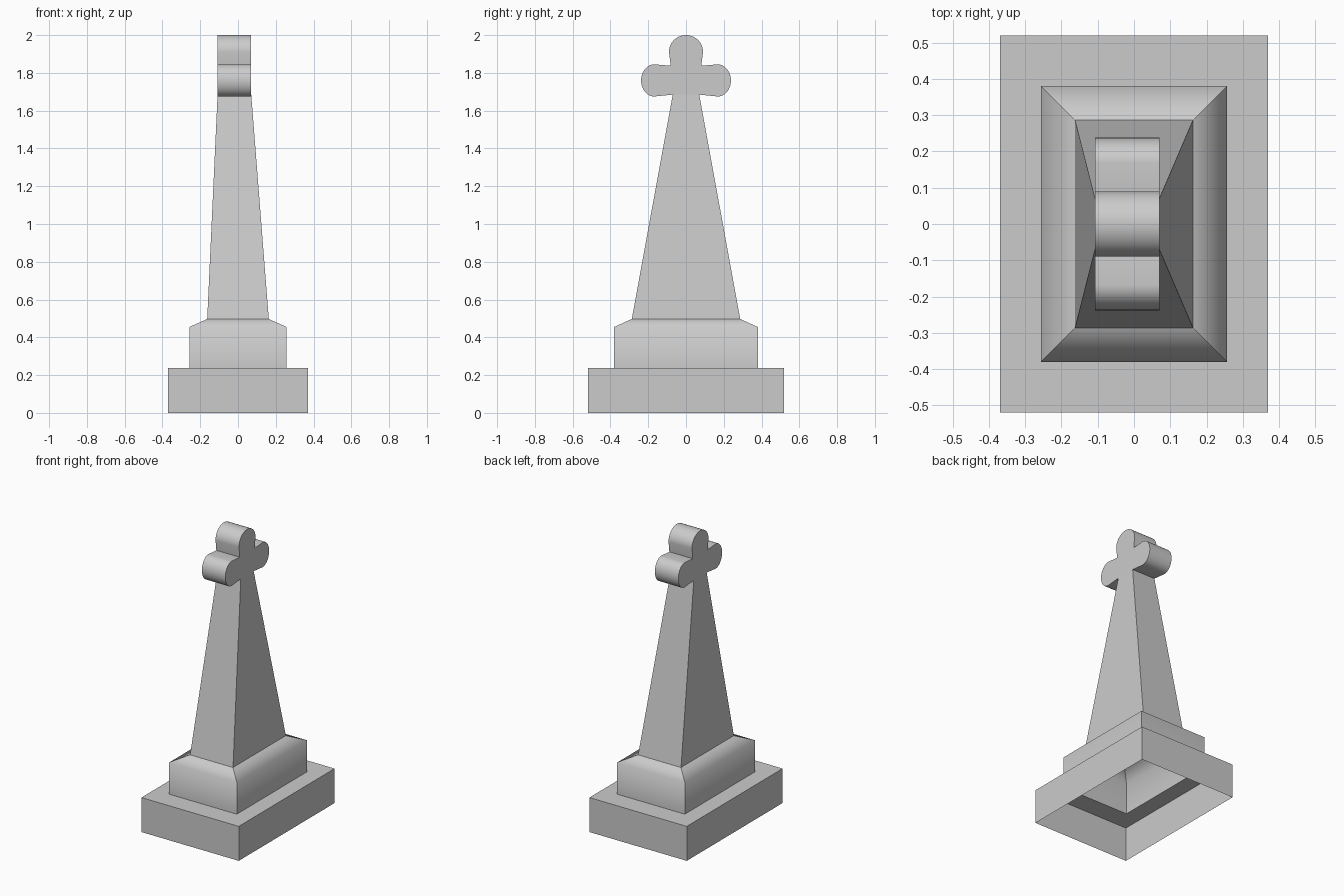
import bpy, bmesh, math
from mathutils import Vector

cube = bpy.data.objects.get("Cube")
if cube:
    bpy.data.objects.remove(cube, do_unlink=True)

# Stone colour
stone = bpy.data.materials.new("grey stone")
stone.use_nodes = True
colour = (0.6, 0.6, 0.6, 1)
stone.diffuse_color = colour
stone.node_tree.nodes["Principled BSDF"].inputs["Base Color"].default_value = colour

LEFT, RIGHT = -0.108, 0.07      # faces of the cross along x
NECK_Y, NECK_Z = 0.07, 1.685    # where the shaft meets the cross


def finish(name, bm):
    """Turn a mesh into an object, keeping only gentle edges smooth."""
    mesh = bpy.data.meshes.new(name)
    bm.to_mesh(mesh)
    bm.free()
    mesh.materials.append(stone)
    obj = bpy.data.objects.new(name, mesh)
    bpy.context.collection.objects.link(obj)
    return obj


def ring(bm, x0, x1, y, z):
    return [bm.verts.new(p) for p in ((x0, -y, z), (x1, -y, z), (x1, y, z), (x0, y, z))]


def loft(name, rings, smooth=False):
    """Open four-sided shell; corners stay sharp, tiers can blend."""
    bm = bmesh.new()
    loops = [ring(bm, *r) for r in rings]
    for low, high in zip(loops, loops[1:]):
        for i in range(4):
            j = (i + 1) % 4
            face = bm.faces.new((low[i], low[j], high[j], high[i]))
            face.smooth = smooth
            for edge in face.edges:
                if abs(edge.verts[0].co.z - edge.verts[1].co.z) > 0.001:
                    edge.smooth = False
    return finish(name, bm)


def arc(cy, cz, ry, rz, start, end, steps=12):
    angles = [math.radians(start + (end - start) * i / steps) for i in range(steps + 1)]
    return [(cy + ry * math.cos(a), cz + rz * math.sin(a)) for a in angles]


# Open-bottomed plinth with its ledge, then the bevelled collar and shaft
loft("plinth", [(-0.37, 0.37, 0.52, 0), (-0.37, 0.37, 0.52, 0.237),
                (-0.257, 0.257, 0.38, 0.237)])
loft("collar", [(-0.257, 0.257, 0.38, 0.237), (-0.257, 0.257, 0.38, 0.455),
                (-0.163, 0.163, 0.287, 0.497)], smooth=True)
loft("shaft", [(-0.163, 0.163, 0.287, 0.497), (LEFT, RIGHT, NECK_Y, NECK_Z)])

# Three-lobed cross: half outline from neck to crown, mirrored across y
half = [(NECK_Y, NECK_Z)]
half += arc(0.168, 1.76, 0.07, 0.085, -90, 90, 16)
half += [(0.081, 1.838)]
half += arc(0, 1.912, 0.09, 0.088, 0, 90)
outline = half + [(-y, z) for y, z in reversed(half[:-1])]

bm = bmesh.new()
sides = [[bm.verts.new((x, y, z)) for y, z in outline] for x in (LEFT, RIGHT)]
bm.faces.new(list(reversed(sides[0])))
bm.faces.new(sides[1])
for i in range(len(outline) - 1):
    face = bm.faces.new((sides[0][i], sides[0][i + 1], sides[1][i + 1], sides[1][i]))
    face.smooth = True
bm.normal_update()
for edge in bm.edges:
    edge.smooth = edge.is_manifold and edge.calc_face_angle() < math.radians(30)
finish("cross", bm)
